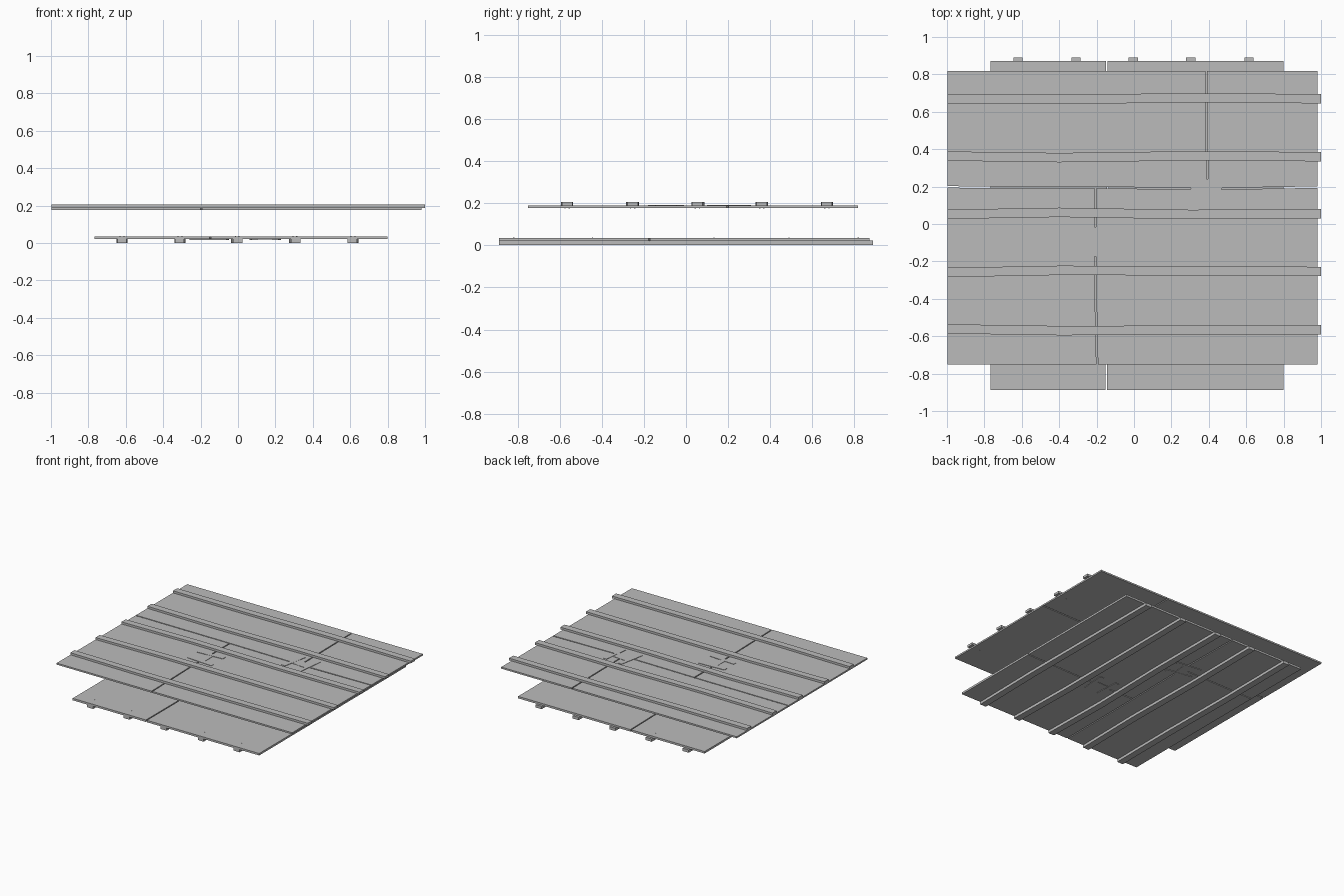
import bpy, bmesh, math

cube = bpy.data.objects.get("Cube")
if cube:
    bpy.data.objects.remove(cube)

grey = bpy.data.materials.new("plain_grey")
grey.use_nodes = True
grey.diffuse_color = (0.5, 0.5, 0.5, 1)
grey.node_tree.nodes["Principled BSDF"].inputs["Base Color"].default_value = (0.5, 0.5, 0.5, 1)


# Panel coordinates: u along the battens, v across them, h outward
def place_upper(u, v, h):
    return (u, v + 0.05, 0.177 + h)


def place_lower(u, v, h):
    return (-v, 0.89 * u, 0.036 - 1.25 * h)


def prism(bm, outline, h0, h1, place):
    low = [bm.verts.new(place(u, v, h0)) for u, v in outline]
    high = [bm.verts.new(place(u, v, h1)) for u, v in outline]
    bm.faces.new(low)
    bm.faces.new(high)
    for i in range(len(low)):
        j = (i + 1) % len(low)
        bm.faces.new((low[i], low[j], high[j], high[i]))


def part(name, outlines, h0, h1, place):
    bm = bmesh.new()
    for outline in outlines:
        prism(bm, outline, h0, h1, place)
    bmesh.ops.recalc_face_normals(bm, faces=bm.faces)
    mesh = bpy.data.meshes.new(name)
    bm.to_mesh(mesh)
    bm.free()
    mesh.materials.append(grey)
    obj = bpy.data.objects.new(name, mesh)
    bpy.context.collection.objects.link(obj)


def strip(path, width):
    return [(u, v - width / 2) for u, v in path] + [(u, v + width / 2) for u, v in reversed(path)]


def bar(u, v, length, width, degrees):
    a = math.radians(degrees)
    c, s = math.cos(a), math.sin(a)
    corners = ((-1, -1), (1, -1), (1, 1), (-1, 1))
    return [(u + c * i * length / 2 - s * j * width / 2,
             v + s * i * length / 2 + c * j * width / 2) for i, j in corners]


U0, U1, V0, V1 = -0.998, 0.98, -0.8, 0.767
BOARD, BATTEN = 0.012, 0.028
GAP = 0.004

# Four boards separated by slightly crooked seams
seam = [(U0, 0.148), (-0.3, 0.146), (0.4, 0.138), (U1, 0.147)]
boards = {
    "board_back_left": [(U0, 0.148 + GAP), (-0.3, 0.146 + GAP), (0.392 - GAP, 0.138 + GAP),
                        (0.386 - GAP, V1), (U0, V1)],
    "board_back_right": [(0.392 + GAP, 0.138 + GAP), (U1, 0.147 + GAP), (U1, V1), (0.386 + GAP, V1)],
    "board_front_left": [(U0, V0), (-0.197 - GAP, V0), (-0.208 - GAP, -0.3),
                         (-0.206 - GAP, 0.146 - GAP), (-0.3, 0.146 - GAP), (U0, 0.148 - GAP)],
    "board_front_right": [(-0.197 + GAP, V0), (U1, V0), (U1, 0.147 - GAP), (0.4, 0.138 - GAP),
                          (-0.206 + GAP, 0.145 - GAP), (-0.208 + GAP, -0.3)],
}

# Centre line and bends of each batten
batten_bends = [
    (0.62, 0.0, -0.003, 0.004),
    (0.31, 0.003, -0.005, 0.004),
    (0.004, -0.002, 0.008, -0.003),
    (-0.304, -0.005, 0.006, 0.004),
    (-0.615, 0.004, -0.005, -0.003),
]
stations = (-0.998, -0.4, 0.3, 1.0)

# Crossed mending plates over the two short seams
plate_back = [bar(0.322, 0.158, 0.2, 0.03, 79), bar(0.458, 0.15, 0.2, 0.025, 83),
              bar(0.39, 0.155, 0.115, 0.07, -5)]
plate_front = [bar(-0.203, -0.082, 0.21, 0.032, 3), bar(-0.203, -0.207, 0.21, 0.032, -4),
               bar(-0.203, -0.145, 0.1, 0.05, 90)]

for side, place in (("upper", place_upper), ("lower", place_lower)):
    for name, outline in boards.items():
        part(f"{side}_{name}", [outline], 0, BOARD, place)
    for n, (v, start, left, right) in enumerate(batten_bends, 1):
        path = list(zip(stations, (v + start, v + left, v + right, v)))
        part(f"{side}_batten_{n}", [strip(path, 0.05)], BOARD - 0.001, BATTEN, place)
    part(f"{side}_mending_plate_back", plate_back[:2], BOARD - 0.001, BOARD + 0.003, place)
    part(f"{side}_mending_plate_front", plate_front[:2], BOARD - 0.001, BOARD + 0.003, place)
    part(f"{side}_mending_bars", [plate_back[2], plate_front[2]], BOARD - 0.001, BOARD + 0.002, place)
    # Nail tips on the inner face behind each batten
    nails = [bar(u, bend[0] + dv, 0.006, 0.006, 0) for bend in batten_bends
             for u, dv in ((-0.92, 0.01), (-0.5, -0.01), (0.15, 0.01), (0.55, -0.01), (0.92, 0.01))]
    part(f"{side}_nail_tips", nails, -0.001, 0.002, place)
